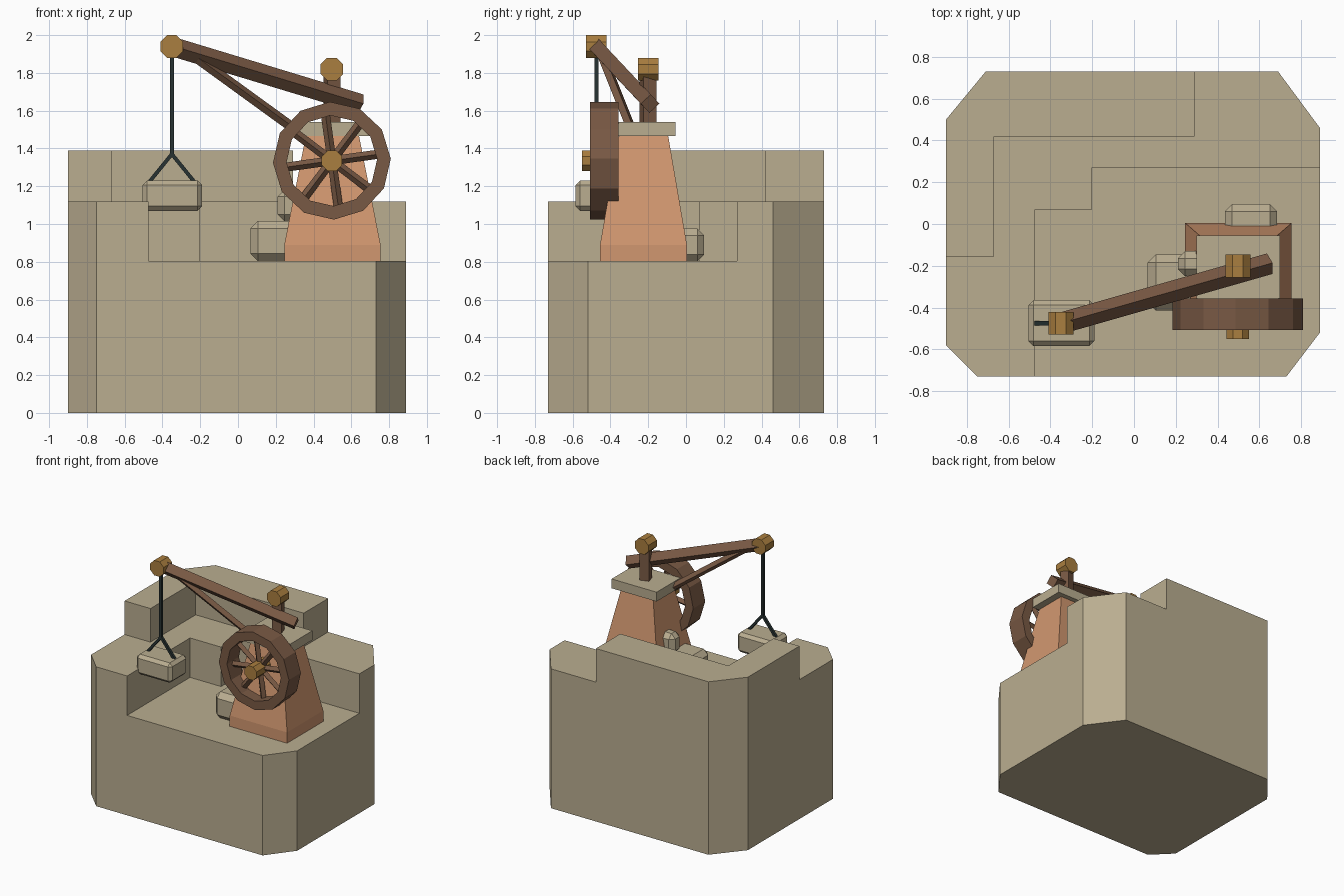
import bpy, bmesh, math
from mathutils import Vector, Matrix

old = bpy.data.objects.get("Cube")
if old:
    bpy.data.objects.remove(old, do_unlink=True)


def material(name, rgb):
    m = bpy.data.materials.new(name)
    m.use_nodes = True
    m.diffuse_color = (*rgb, 1)
    m.node_tree.nodes["Principled BSDF"].inputs["Base Color"].default_value = (*rgb, 1)
    return m


STONE = material("tan stone", (0.49, 0.42, 0.28))
CLAY = material("terracotta", (0.64, 0.31, 0.16))
WOOD = material("dark wood", (0.19, 0.10, 0.058))
BRASS = material("golden wood", (0.40, 0.21, 0.05))
ROPE = material("dark rope", (0.02, 0.032, 0.032))


def finish(name, bm, mat):
    bmesh.ops.recalc_face_normals(bm, faces=bm.faces)
    me = bpy.data.meshes.new(name)
    bm.to_mesh(me)
    bm.free()
    me.materials.append(mat)
    ob = bpy.data.objects.new(name, me)
    bpy.context.collection.objects.link(ob)
    return ob


def prism(name, outline, z0, z1, mat):
    bm = bmesh.new()
    face = bm.faces.new([bm.verts.new((x, y, z0)) for x, y in outline])
    top = bmesh.ops.extrude_face_region(bm, geom=[face])["geom"]
    verts = [v for v in top if isinstance(v, bmesh.types.BMVert)]
    bmesh.ops.translate(bm, vec=(0, 0, z1 - z0), verts=verts)
    return finish(name, bm, mat)


def block(name, lo, hi, mat, bevel=0.0):
    lo, hi = Vector(lo), Vector(hi)
    bm = bmesh.new()
    bmesh.ops.create_cube(bm, size=1)
    bmesh.ops.scale(bm, vec=hi - lo, verts=bm.verts)
    bmesh.ops.translate(bm, vec=(lo + hi) / 2, verts=bm.verts)
    if bevel:
        bmesh.ops.bevel(bm, geom=bm.edges[:], offset=bevel, segments=1, affect='EDGES')
    return finish(name, bm, mat)


def beam(name, p, q, size, roll, mat):
    p, q = Vector(p), Vector(q)
    d = q - p
    bm = bmesh.new()
    bmesh.ops.create_cube(bm, size=1)
    turn = d.to_track_quat('Z', 'Y').to_matrix().to_4x4()
    bm.transform(Matrix.Translation((p + q) / 2) @ turn
                 @ Matrix.Rotation(math.radians(roll), 4, 'Z')
                 @ Matrix.Diagonal((size, size, d.length, 1)))
    return finish(name, bm, mat)


def drum(name, x, z, y0, y1, radius):
    # Flat-topped octagonal drum lying along y
    bm = bmesh.new()
    r = radius / math.cos(math.pi / 8)
    bmesh.ops.create_cone(bm, cap_ends=True, segments=8, radius1=r, radius2=r, depth=y1 - y0)
    bm.transform(Matrix.Translation((x, (y0 + y1) / 2, z)) @ Matrix.Rotation(math.pi / 2, 4, 'X')
                 @ Matrix.Rotation(math.pi / 8, 4, 'Z'))
    return finish(name, bm, BRASS)


# Rock mass with two terraces carved out
rock = prism("quarry_rock", [(-0.9, 0.5), (-0.71, 0.73), (0.69, 0.73), (0.89, 0.46),
                             (0.89, -0.52), (0.73, -0.73), (-0.75, -0.73), (-0.9, -0.58)],
             0, 1.39, STONE)
upper = prism("upper_cutter", [(-1, -0.155), (-0.67, -0.155), (-0.67, 0.42), (0.29, 0.42),
                               (0.29, 1), (1, 1), (1, -1), (-1, -1)], 1.12, 1.6, STONE)
lower = prism("lower_cutter", [(-0.475, -1), (-0.475, 0.07), (-0.2, 0.07), (-0.2, 0.27),
                               (1, 0.27), (1, -1)], 0.803, 1.5, STONE)
bpy.context.view_layer.objects.active = rock
for cutter in (upper, lower):
    cutter.hide_render = True
    mod = rock.modifiers.new("carve", 'BOOLEAN')
    mod.operation, mod.solver, mod.object = 'DIFFERENCE', 'EXACT', cutter
    bpy.ops.object.modifier_apply(modifier=mod.name)
    bpy.data.objects.remove(cutter, do_unlink=True)

# Tapered tower: short plinth band, then sloping walls
bm = bmesh.new()
loops = []
for z, hx, hy in ((0.803, 0.255, 0.23), (0.89, 0.255, 0.23), (1.47, 0.14, 0.13)):
    loops.append([bm.verts.new((0.5 + sx * hx, -0.225 + sy * hy, z))
                  for sx, sy in ((-1, -1), (1, -1), (1, 1), (-1, 1))])
for a, b in zip(loops, loops[1:]):
    for i in range(4):
        j = (i + 1) % 4
        bm.faces.new((a[i], a[j], b[j], b[i]))
bm.faces.new(loops[0])
bm.faces.new(loops[-1])
finish("tower", bm, CLAY)
block("tower_slab", (0.3, -0.36, 1.465), (0.7, -0.055, 1.54), STONE)

# Mast, boom and strut
beam("mast", (0.497, -0.2, 1.52), (0.497, -0.2, 1.8), 0.072, 17, WOOD)
drum("mast_pulley", 0.497, 1.82, -0.255, -0.145, 0.06)
beam("boom", (-0.35, -0.475, 1.94), (0.65, -0.19, 1.637), 0.072, 45, WOOD)
drum("boom_pulley", -0.35, 1.94, -0.53, -0.422, 0.06)
beam("strut", (-0.22, -0.44, 1.88), (0.4, -0.26, 1.43), 0.038, 45, WOOD)

# Tread wheel: faceted rim, crossed spokes and hub
CX, CZ, SIDES = 0.497, 1.335, 12
bm = bmesh.new()
rings = []
for r, y in ((0.312, -0.508), (0.312, -0.357), (0.24, -0.357), (0.24, -0.508)):
    angles = [math.tau * i / SIDES + math.radians(2) for i in range(SIDES)]
    rings.append([bm.verts.new((CX + r * math.cos(t), y, CZ + r * math.sin(t))) for t in angles])
for k in range(4):
    a, b = rings[k], rings[(k + 1) % 4]
    for i in range(SIDES):
        j = (i + 1) % SIDES
        bm.faces.new((a[i], a[j], b[j], b[i]))
finish("wheel_rim", bm, WOOD)
for k in range(4):
    t = math.radians(8 + 45 * k)
    arm = Vector((math.cos(t), 0, math.sin(t))) * 0.25
    mid = Vector((CX, -0.432, CZ))
    beam(f"wheel_spoke_{k + 1}", mid - arm, mid + arm, 0.034, 45, WOOD)
drum("wheel_hub", CX, CZ, -0.55, -0.36, 0.054)

# Hoisting rope, sling and hanging load
knot = (-0.35, -0.475, 1.37)
beam("hoist_rope", knot, (-0.35, -0.475, 1.92), 0.021, 0, ROPE)
for side, x in (("right", -0.47), ("left", -0.23)):
    beam(f"sling_{side}", knot, (x, -0.475, 1.222), 0.02, 0, ROPE)
block("hanging_stone", (-0.505, -0.585, 1.07), (-0.19, -0.365, 1.23), STONE, 0.024)

# Quarried stones stacked around the tower
block("loose_stone_front", (0.065, -0.415, 0.803), (0.34, -0.145, 1.015), STONE, 0.04)
block("loose_stone_top", (0.21, -0.25, 1.015), (0.36, -0.13, 1.18), STONE, 0.035)
block("loose_stone_back", (0.435, -0.06, 0.803), (0.685, 0.095, 0.975), STONE, 0.035)
